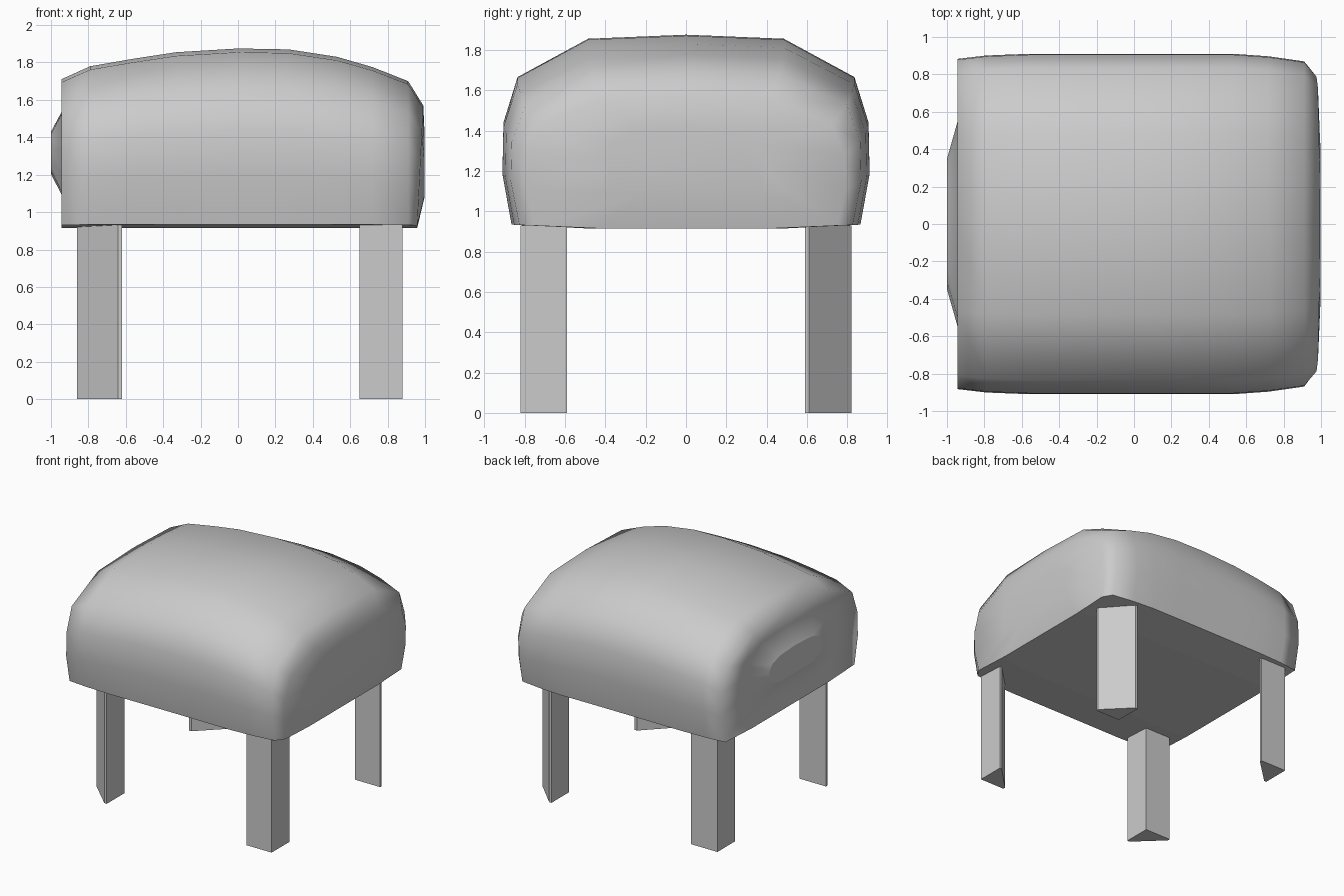
import bpy, bmesh, math

old = bpy.data.objects.get("Cube")
if old:
    bpy.data.objects.remove(old, do_unlink=True)

grey = bpy.data.materials.new("plain grey")
grey.use_nodes = True
COLOUR = (0.6, 0.6, 0.6, 1)
grey.diffuse_color = COLOUR
grey.node_tree.nodes["Principled BSDF"].inputs["Base Color"].default_value = COLOUR


def finish(bm, name):
    bmesh.ops.recalc_face_normals(bm, faces=bm.faces)
    mesh = bpy.data.meshes.new(name)
    bm.to_mesh(mesh)
    bm.free()
    mesh.materials.append(grey)
    ob = bpy.data.objects.new(name, mesh)
    bpy.context.collection.objects.link(ob)
    return ob


# Cushion cross-section (y, z), mirrored to a closed loop
BASE = 0.915
half = [(0.5, BASE), (0.865, 0.935), (0.91, 1.2), (0.905, 1.44),
        (0.835, 1.665), (0.485, 1.855)]
section = half + [(0, 1.875)] + [(-y, z) for y, z in reversed(half)]


def station(x, width, top, lean=0.0):
    """One cross-section at x, scaled to a width factor and a top height."""
    k = (top - BASE) / (1.875 - BASE)
    pts = [(y * width, BASE + (z - BASE) * k) for y, z in section]
    return [(x + lean * (z - BASE), y, z) for y, z in pts]


def power(v, e):
    return math.copysign(abs(v) ** e, v)


def oval(x):
    """Flat oval patch on the end, one point per section point."""
    ring = []
    for y, z in section:
        a = math.atan2((z - 1.37) / 0.48, y / 0.91)
        ring.append((x, 0.35 * power(math.cos(a), 0.7),
                     1.31 + 0.12 * power(math.sin(a), 0.8)))
    return ring


def blend(a, b, t, x):
    return [(x, p[1] + (q[1] - p[1]) * t, p[2] + (q[2] - p[2]) * t)
            for p, q in zip(a, b)]


# Cushion: dented end with raised oval, domed body, rounded far end
rim = station(-0.945, 0.97, 1.71)
patch = oval(-1.0)
end = station(0.958, 0.87, 1.57, 0.05)
centre = [(0, 0, 1.25)] * len(section)
rings = [patch, blend(rim, patch, 0.5, -0.925), rim,
         station(-0.79, 0.99, 1.78), station(-0.56, 1.0, 1.82),
         station(-0.33, 1.0, 1.855), station(0, 1.0, 1.875),
         station(0.27, 1.0, 1.87), station(0.53, 1.0, 1.83),
         station(0.72, 0.985, 1.775), station(0.91, 0.955, 1.70),
         end, blend(end, centre, 0.5, 0.998)]

bm = bmesh.new()
loops = [[bm.verts.new(p) for p in ring] for ring in rings]
n = len(section)
for a, b in zip(loops, loops[1:]):
    for i in range(n):
        j = (i + 1) % n
        bm.faces.new((a[i], a[j], b[j], b[i])).smooth = True
bm.faces.new(loops[0]).smooth = False
bm.faces.new(loops[-1]).smooth = True
for f in bm.faces:
    if all(v.co.z < 0.95 for v in f.verts):
        f.smooth = False
finish(bm, "cushion")


# Legs: triangular posts with slightly clipped acute corners
def leg(name, corner, far):
    (cx, cy), (fx, fy) = corner, far
    tx, ty = cx + (fx - cx) * 0.09, cy + (fy - cy) * 0.09
    outline = [(cx, cy), (fx, cy), (fx, ty), (tx, fy), (cx, fy)]
    bm = bmesh.new()
    foot = bm.faces.new([bm.verts.new((x, y, 0)) for x, y in outline])
    top = bmesh.ops.extrude_face_region(bm, geom=[foot])["geom"]
    bmesh.ops.translate(bm, vec=(0, 0, 0.93),
                        verts=[g for g in top if isinstance(g, bmesh.types.BMVert)])
    finish(bm, name)


leg("front_left_leg", (0.88, -0.82), (0.65, -0.59))
leg("back_left_leg", (0.65, 0.59), (0.88, 0.82))
leg("front_right_leg", (-0.62, -0.59), (-0.86, -0.82))
leg("back_right_leg", (-0.86, 0.82), (-0.62, 0.59))
